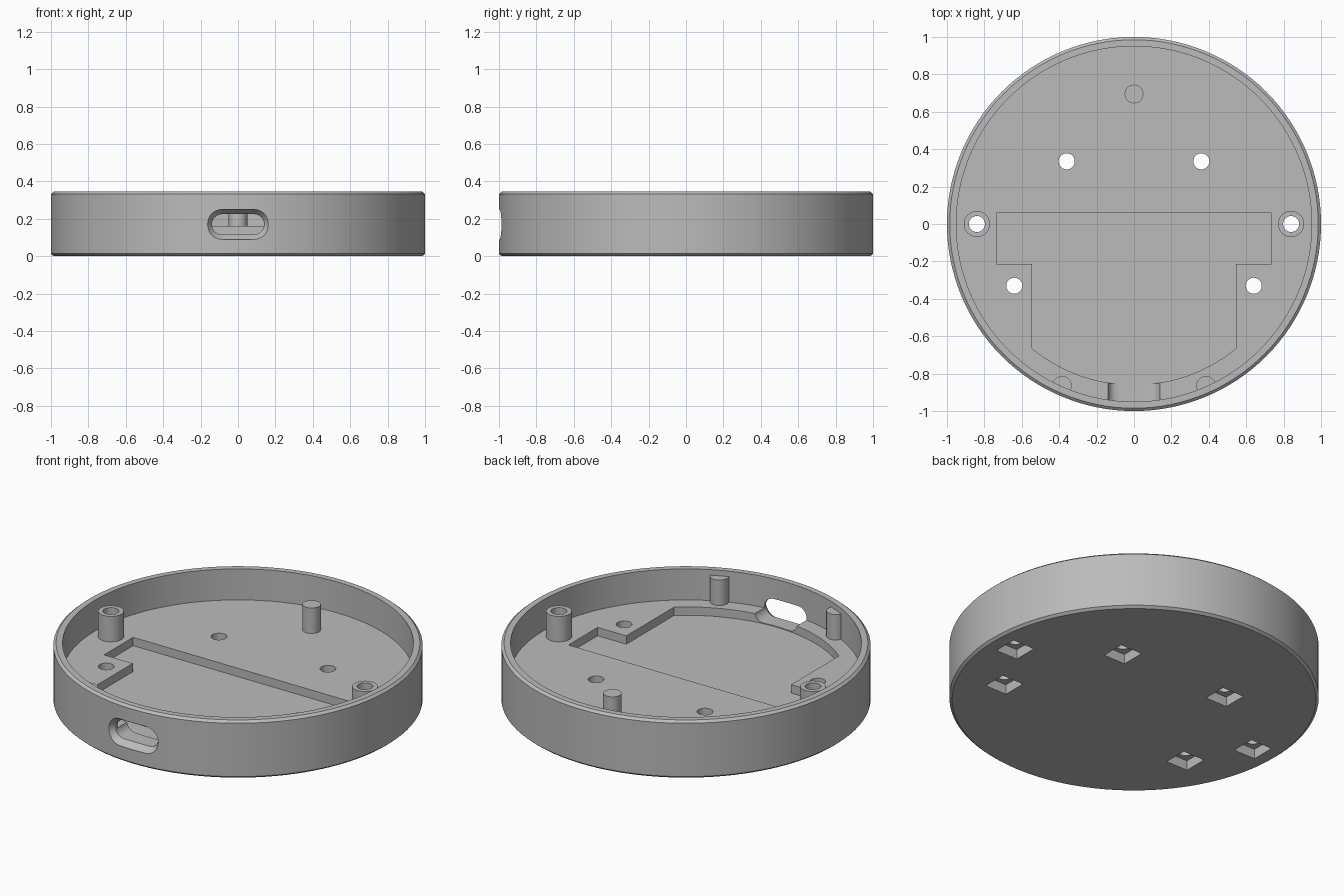
import bpy, bmesh, math

if "Cube" in bpy.data.objects:
    bpy.data.objects.remove(bpy.data.objects["Cube"])

FLOOR, POCKET, POST_TOP, HEIGHT = 0.16, 0.11, 0.312, 0.345
SCREWS = [(s * x, y) for x, y in ((0.84, 0), (0.36, 0.335), (0.64, -0.33)) for s in (-1, 1)]

grey = bpy.data.materials.new("plastic_grey")
grey.diffuse_color = (0.5, 0.5, 0.5, 1)
grey.use_nodes = True
grey.node_tree.nodes["Principled BSDF"].inputs["Base Color"].default_value = grey.diffuse_color


def loft(name, rings):
    """Solid through a list of equal-length point rings, capped at both ends."""
    bm = bmesh.new()
    loops = [[bm.verts.new(p) for p in ring] for ring in rings]
    n = len(loops[0])
    for a, b in zip(loops, loops[1:]):
        for i in range(n):
            j = (i + 1) % n
            bm.faces.new((a[i], a[j], b[j], b[i]))
    bm.faces.new(loops[0][::-1])
    bm.faces.new(loops[-1])
    bmesh.ops.recalc_face_normals(bm, faces=bm.faces)
    me = bpy.data.meshes.new(name)
    bm.to_mesh(me)
    bm.free()
    me.materials.append(grey)
    ob = bpy.data.objects.new(name, me)
    bpy.context.collection.objects.link(ob)
    return ob


def circle(r, z, n, x=0, y=0, turn=0):
    return [(x + r * math.cos(turn + 2 * math.pi * i / n),
             y + r * math.sin(turn + 2 * math.pi * i / n), z) for i in range(n)]


def cylinder(name, x, y, r, z0, z1, n=32, turn=0):
    return loft(name, [circle(r, z, n, x, y, turn) for z in (z0, z1)])


def prism(name, outline, z0, z1):
    return loft(name, [[(x, y, z) for x, y in outline] for z in (z0, z1)])


def slot_ring(y, half_w, half_h, zc=0.17, n=12):
    """Stadium outline standing in the xz plane."""
    ring = []
    for side, start in ((1, -math.pi / 2), (-1, math.pi / 2)):
        for i in range(n + 1):
            a = start + math.pi * i / n
            ring.append((side * (half_w - half_h) + half_h * math.cos(a),
                         y, zc + half_h * math.sin(a)))
    return ring


def combine(target, other, operation):
    """Boolean that moves on to the next solver if one returns nothing."""
    for solver in ('EXACT', 'MANIFOLD', 'FLOAT'):
        mod = target.modifiers.new("combine", 'BOOLEAN')
        mod.operation, mod.solver, mod.object = operation, solver, other
        bpy.context.view_layer.update()
        graph = bpy.context.evaluated_depsgraph_get()
        result = bpy.data.meshes.new_from_object(target.evaluated_get(graph))
        target.modifiers.clear()
        if len(result.polygons) > 6:
            target.data = result
            break
    bpy.data.objects.remove(other)


# Round tray with chamfered outer edges and a hollow inside
tray = loft("round_tray", [circle(r, z, 128) for r, z in
                           ((0.985, 0), (1, 0.013), (1, HEIGHT - 0.013), (0.985, HEIGHT))])
combine(tray, cylinder("hollow", 0, 0, 0.95, FLOOR, 0.5, 128), 'DIFFERENCE')

# Circuit board pocket with shoulders and a curved front
end = math.asin(0.545 / 0.86)
arc = [(0.86 * math.sin(end - 2 * end * i / 32), -0.86 * math.cos(end - 2 * end * i / 32))
       for i in range(33)]
outline = [(-0.545, -0.215), (-0.735, -0.215), (-0.735, 0.06),
           (0.735, 0.06), (0.735, -0.215), (0.545, -0.215)] + arc
combine(tray, prism("board_pocket", outline, POCKET, 0.3), 'DIFFERENCE')

# Support posts and screw bosses
for x, y, r in ((0, 0.695, 0.05), (-0.385, -0.865, 0.052), (0.385, -0.865, 0.052),
                (-0.84, 0, 0.07), (0.84, 0, 0.07)):
    combine(tray, cylinder("post", x, y, r, FLOOR - 0.03, POST_TOP), 'UNION')

# Screw holes with square nut recesses underneath
for x, y in SCREWS:
    combine(tray, cylinder("screw_hole", x, y, 0.043, -0.1, 0.5), 'DIFFERENCE')
    combine(tray, cylinder("nut_recess", x, y, 0.143 / math.sqrt(2), -0.1, 0.058,
                           4, math.pi / 4), 'DIFFERENCE')

# Cable slot, flared at the outer wall
combine(tray, loft("cable_slot", [slot_ring(-1.05, 0.168, 0.083), slot_ring(-0.99, 0.165, 0.08),
                                  slot_ring(-0.955, 0.14, 0.055),
                                  slot_ring(-0.8, 0.14, 0.055)]), 'DIFFERENCE')

# Smooth the round walls, keep the edges crisp
bpy.ops.object.select_all(action='DESELECT')
tray.select_set(True)
bpy.context.view_layer.objects.active = tray
bpy.ops.object.shade_smooth_by_angle(angle=math.radians(25))
